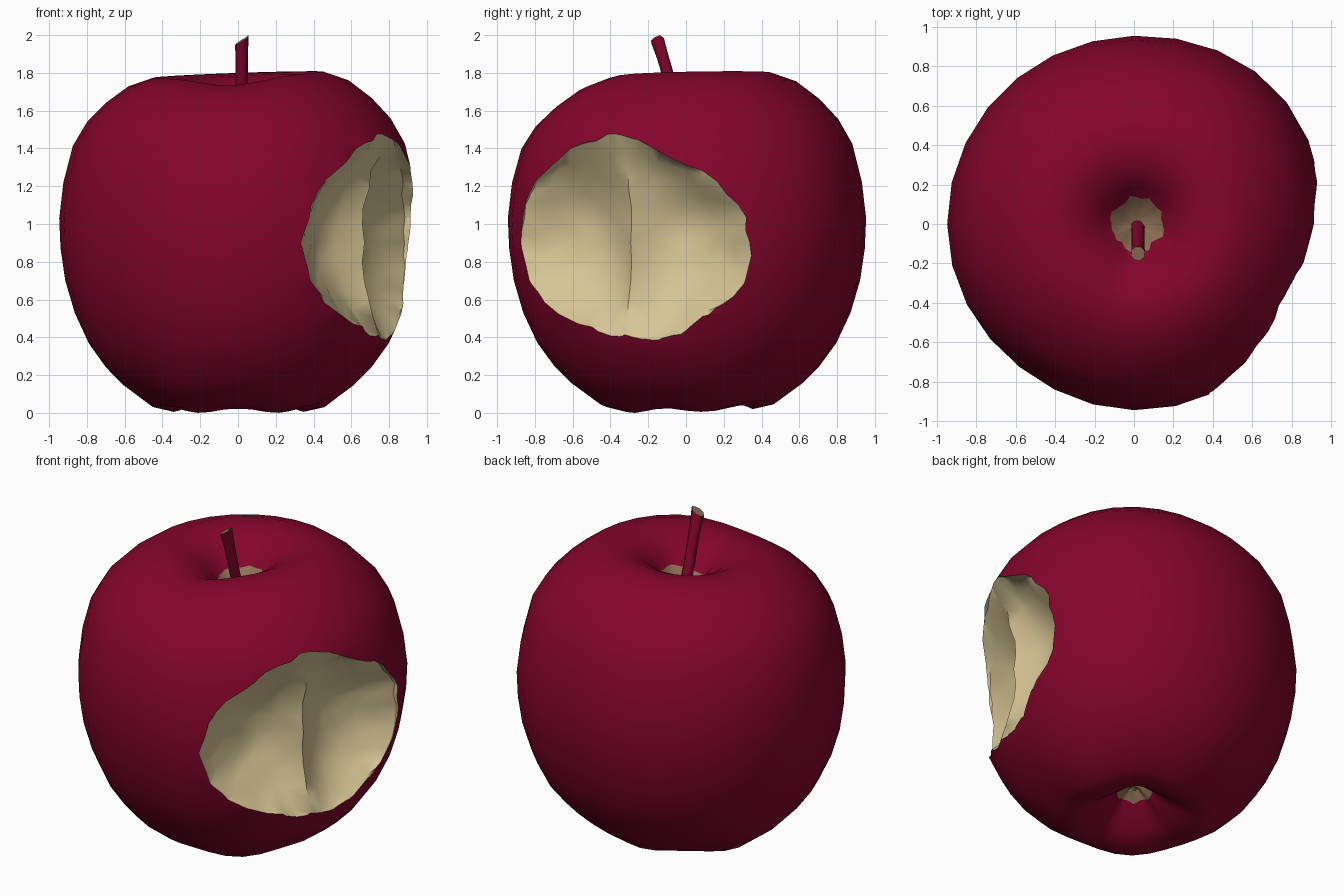
import bpy, bmesh, math, random
from mathutils import Vector

if "Cube" in bpy.data.objects:
    bpy.data.objects.remove(bpy.data.objects["Cube"])

random.seed(4)


def material(name, rgb):
    m = bpy.data.materials.new(name)
    m.diffuse_color = (*rgb, 1)
    m.use_nodes = True
    m.node_tree.nodes["Principled BSDF"].inputs["Base Color"].default_value = m.diffuse_color
    return m


SKIN = material("red skin", (0.235, 0.0015, 0.025))
FLESH = material("cream flesh", (0.68, 0.56, 0.30))
CORE = material("brown core", (0.29, 0.17, 0.095))


def make_object(name, bm):
    bmesh.ops.recalc_face_normals(bm, faces=bm.faces[:])
    me = bpy.data.meshes.new(name)
    bm.to_mesh(me)
    bm.free()
    for m in (SKIN, FLESH, CORE):
        me.materials.append(m)
    ob = bpy.data.objects.new(name, me)
    bpy.context.collection.objects.link(ob)
    return ob


def skin_rings(bm, rings, row_mat):
    """Bridge vertex rings, cap both ends with fans; row_mat(i) gives the row's material."""
    n = len(rings[0])
    for i in range(len(rings) - 1):
        for j in range(n):
            k = (j + 1) % n
            f = bm.faces.new((rings[i][j], rings[i][k], rings[i + 1][k], rings[i + 1][j]))
            f.material_index = row_mat(i)
    for ring, i in ((rings[0], -1), (rings[-1], len(rings))):
        tip = bm.verts.new(sum((v.co for v in ring), Vector()) / n)
        for j in range(n):
            f = bm.faces.new((ring[j], ring[(j + 1) % n], tip))
            f.material_index = row_mat(i)


def wrap(a):
    return (a + math.pi) % (2 * math.pi) - math.pi


# Apple body: lathe with a fuller back right and a tilted top
PROFILE = [(.04, .22), (.10, .17), (.16, .11), (.25, .045), (.35, 0), (.46, .025),
           (.61, .14), (.70, .235), (.79, .365), (.865, .53), (.915, .70), (.94, .87),
           (.947, 1.03), (.925, 1.22), (.875, 1.42), (.80, 1.55), (.70, 1.655),
           (.58, 1.745), (.45, 1.79), (.33, 1.775), (.24, 1.73), (.185, 1.68),
           (.135, 1.62), (.08, 1.57), (.03, 1.545)]
SEG = 28

bm = bmesh.new()
rings = []
for r, z in PROFILE:
    ring = []
    for j in range(SEG):
        a = 2 * math.pi * j / SEG
        rr = r * (1 + .045 * math.exp(-(wrap(a - .75) / .6) ** 2)
                  - .02 * math.exp(-(wrap(a + 2.2) / .5) ** 2))
        top = max(0, min(1, (z - 1.2) / .55))
        low = max(0, min(1, (.45 - z) / .4))
        zz = z + top * (.016 * math.cos(a) + .01 * math.sin(a)
                        - .045 * math.exp(-(wrap(a + 1.65) / .5) ** 2))
        zz += low * (.02 * max(0, math.sin(a)) + .012 * (1 + math.cos(5 * a + math.pi / 2)))
        if r < .15:
            rr *= random.uniform(.88, 1.1)
        dx = .025 * top * max(0, 1 - r / .4)
        ring.append(bm.verts.new((rr * math.cos(a) + dx, rr * math.sin(a), zz)))
    rings.append(ring)
last = len(PROFILE)
skin_rings(bm, rings, lambda i: 2 if i <= 0 or i >= last - 3 else 0)
apple = make_object("apple_body", bm)

# Bite cutter: a grid bent into two hollows split by an upright ridge, uneven outline
OUTLINE = [1, .97, .91, .91, 1.01, .97, .97, .98, 1, .96, .89, .87, 1.05, 1.04, .98, 1.03]
AZ = math.radians(-23.6)
OUT = Vector((math.cos(AZ), math.sin(AZ), 0))
SIDE = Vector((-math.sin(AZ), math.cos(AZ), 0))


def outline(a):
    t = (a / (2 * math.pi) * 16) % 16
    i = int(t) % 16
    return OUTLINE[i] + (OUTLINE[(i + 1) % 16] - OUTLINE[i]) * (t - int(t))


bm = bmesh.new()
bmesh.ops.create_grid(bm, x_segments=12, y_segments=12, size=1)
for v in bm.verts:
    s, t = v.co.x, v.co.y
    x, y = s * math.sqrt(1 - t * t / 2), t * math.sqrt(1 - s * s / 2)
    a, r = math.atan2(y, x), math.hypot(x, y)
    o = outline(a) + (random.uniform(-.025, .025) if r > .95 else 0)
    u, h = .67 * o * x, .57 * o * y
    floor = .52 + .2 * math.exp(-abs(u) / .13)
    rim = .66 + .19 * math.sin(a) ** 2
    w = floor + (rim - floor) * r ** 2.2 + random.uniform(-.012, .012)
    v.co = OUT * w + SIDE * u + Vector((0, 0, .9 + h))
edge = [e for e in bm.edges if e.is_boundary]
wall = bmesh.ops.extrude_edge_only(bm, edges=edge)["geom"]
CENTRE = Vector((0, 0, .9))
for v in (g for g in wall if isinstance(g, bmesh.types.BMVert)):
    p = v.co - CENTRE
    v.co = CENTRE + OUT * 1.3 + (p - OUT * p.dot(OUT)) * 1.1
bmesh.ops.holes_fill(bm, edges=[e for e in bm.edges if e.is_boundary], sides=0)
bmesh.ops.triangulate(bm, faces=bm.faces[:])
for f in bm.faces:
    f.material_index = 1
cutter = make_object("bite_cutter", bm)
cutter.hide_render = True

mod = apple.modifiers.new("bite", 'BOOLEAN')
mod.operation = 'DIFFERENCE'
mod.solver = 'EXACT'
mod.object = cutter
bpy.context.view_layer.objects.active = apple
bpy.ops.object.modifier_apply(modifier=mod.name)
bpy.data.objects.remove(cutter)

# Stem: leaning stick with a slanted broken tip
bm = bmesh.new()
rings = []
for y, z, rad, slant in ((0, 1.5, .036, 0), (-.06, 1.66, .034, 0),
                         (-.11, 1.84, .034, 0), (-.15, 1.97, .037, 1)):
    ring = []
    for j in range(8):
        a = 2 * math.pi * j / 8 + .3
        x, d = rad * math.cos(a), rad * math.sin(a)
        ring.append(bm.verts.new((.02 + x, y + d, z + slant * (.6 * x + .15 * d))))
    rings.append(ring)
skin_rings(bm, rings, lambda i: 2 if i == 4 else 0)
max(bm.verts, key=lambda v: v.co.z).co.z = 2.0
stem = make_object("stem", bm)

# Smooth shading with crisp bite edges
for ob, angle in ((apple, 38), (stem, 50)):
    bpy.ops.object.select_all(action='DESELECT')
    ob.select_set(True)
    bpy.context.view_layer.objects.active = ob
    bpy.ops.object.shade_smooth_by_angle(angle=math.radians(angle))
